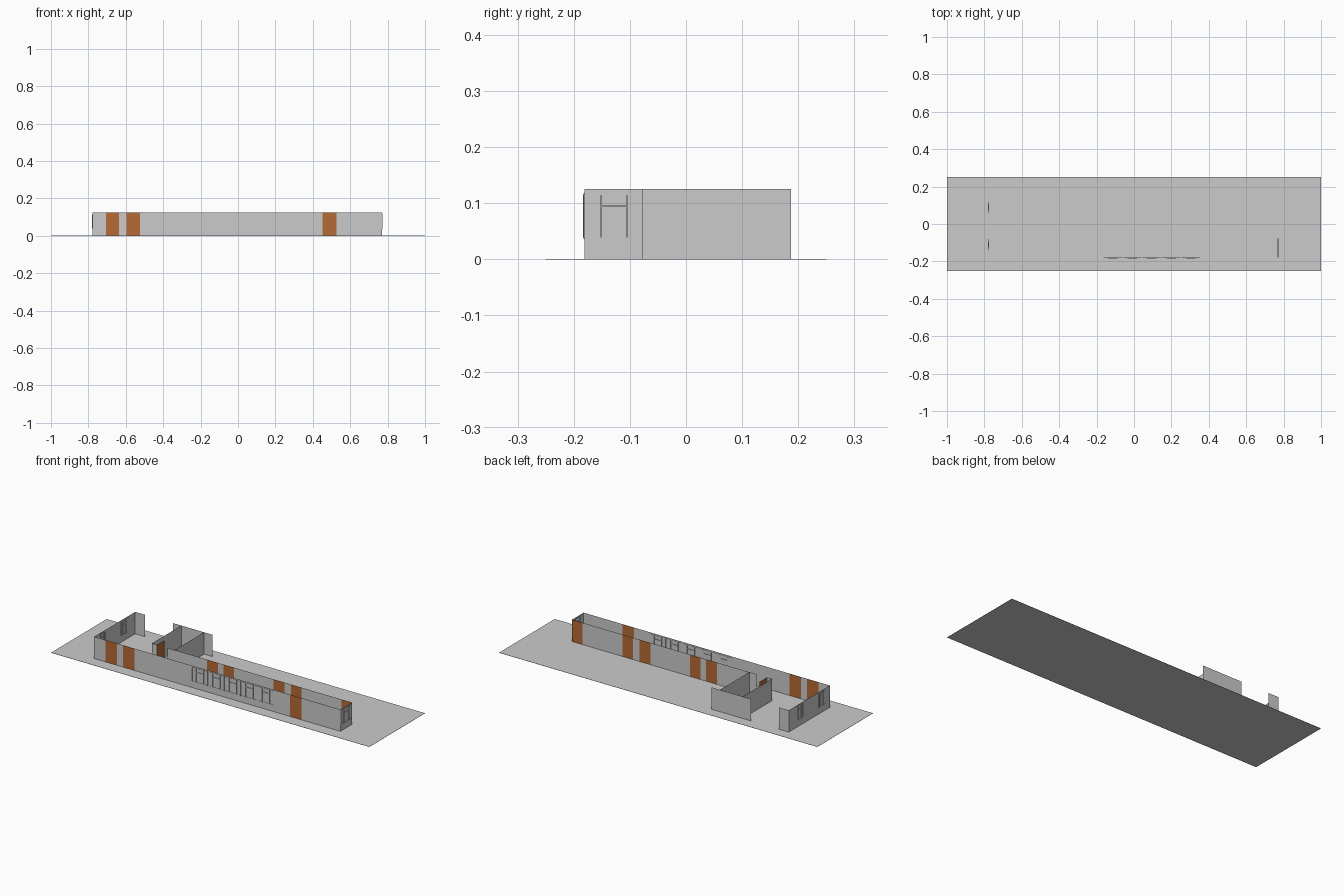
import bpy, bmesh

if "Cube" in bpy.data.objects:
    bpy.data.objects.remove(bpy.data.objects["Cube"])

H = 0.125                                   # wall height
FRONT, INNER, BACK = -0.181, -0.077, 0.187  # y of the three long wall lines
LEFT, RIGHT = -0.777, 0.77


def material(name, rgb):
    m = bpy.data.materials.new(name)
    m.diffuse_color = (*rgb, 1)
    m.use_nodes = True
    m.node_tree.nodes["Principled BSDF"].inputs["Base Color"].default_value = m.diffuse_color
    return m


GREY = material("light_grey", (0.6, 0.6, 0.6))
BROWN = material("door_brown", (0.47, 0.145, 0.036))


def finish(name, bm, mat):
    me = bpy.data.meshes.new(name)
    bm.to_mesh(me)
    bm.free()
    me.materials.append(mat)
    ob = bpy.data.objects.new(name, me)
    bpy.context.collection.objects.link(ob)
    return ob


def panel(name, a, b, mat=GREY):
    """Paper-thin upright sheet between two floor points."""
    bm = bmesh.new()
    bm.faces.new([bm.verts.new(p) for p in
                  ((*a, 0), (*b, 0), (*b, H), (*a, H))])
    return finish(name, bm, mat)


def add_box(bm, lo, hi):
    vs = bmesh.ops.create_cube(bm, size=1)["verts"]
    for v in vs:
        v.co = [(l + h) / 2 + c * (h - l) for l, h, c in zip(lo, hi, v.co)]


def wall_with_doors(name, y, x0, x1, doors):
    """Long wall split into grey stretches and brown full-height doors."""
    x = x0
    for i, (d0, d1) in enumerate(doors):
        panel(f"{name}_{i}", (x, y), (d0, y))
        panel(f"{name}_door_{i}", (d0, y), (d1, y), BROWN)
        x = d1
    if x1 - x > 0.001:
        panel(f"{name}_end", (x, y), (x1, y))


def window(name, x, y, width, along_x):
    """Shallow outer frame with a deeper twin-post sash in the middle."""
    bm = bmesh.new()
    z0, z1 = 0.036, 0.118

    def bar(u0, u1, za, zb, d):
        if along_x:
            add_box(bm, (x + u0, y - d, za), (x + u1, y + d, zb))
        else:
            add_box(bm, (x - d, y + u0, za), (x + d, y + u1, zb))
    w, t = width / 2, 0.003
    for s in (-w, w - t):
        bar(s, s + t, z0, z1, 0.0015)
    for z in (z0, z1 - t):
        bar(-w, w, z, z + t, 0.0015)
    for s in (-w / 2, w / 2 - t):
        bar(s, s + t, z0 + t, z1 - t, 0.003)
    bar(-w / 2, w / 2, z1 - 0.025, z1 - 0.025 + t, 0.003)
    return finish(name, bm, GREY)


# Floor slab
bm = bmesh.new()
add_box(bm, (-1, -0.25, 0), (1, 0.25, 0.001))
finish("floor", bm, GREY)

# Long walls with doors
wall_with_doors("front_wall", FRONT, LEFT, RIGHT,
                [(-0.705, -0.635), (-0.595, -0.525), (0.452, 0.527)])
wall_with_doors("corridor_wall", INNER, -0.388, RIGHT,
                [(-0.14, -0.073), (-0.038, 0.028), (0.278, 0.345),
                 (0.386, 0.452), (0.705, RIGHT)])

# End walls, cross walls and rear wall pieces
panel("left_wall", (LEFT, FRONT), (LEFT, BACK))
panel("right_wall", (RIGHT, FRONT), (RIGHT, INNER))
panel("cross_wall_left", (-0.487, INNER), (-0.487, BACK))
panel("cross_wall_right", (-0.344, INNER), (-0.344, BACK))
panel("rear_wall_left", (LEFT, BACK), (-0.714, BACK))
panel("rear_wall_middle", (-0.539, BACK), (-0.29, BACK))

# Short stub beside the doorway, and the door standing open
panel("doorway_stub", (-0.487, INNER), (-0.455, INNER))
panel("open_door", (-0.455, INNER), (-0.455, -0.01), BROWN)

# Windows
for i in range(5):
    window(f"front_window_{i}", -0.113 + 0.104 * i, FRONT, 0.1, True)
for i, y in enumerate((0.09, -0.11)):
    window(f"left_window_{i}", LEFT, y, 0.06, False)
window("right_window", RIGHT, -0.128, 0.1, False)
